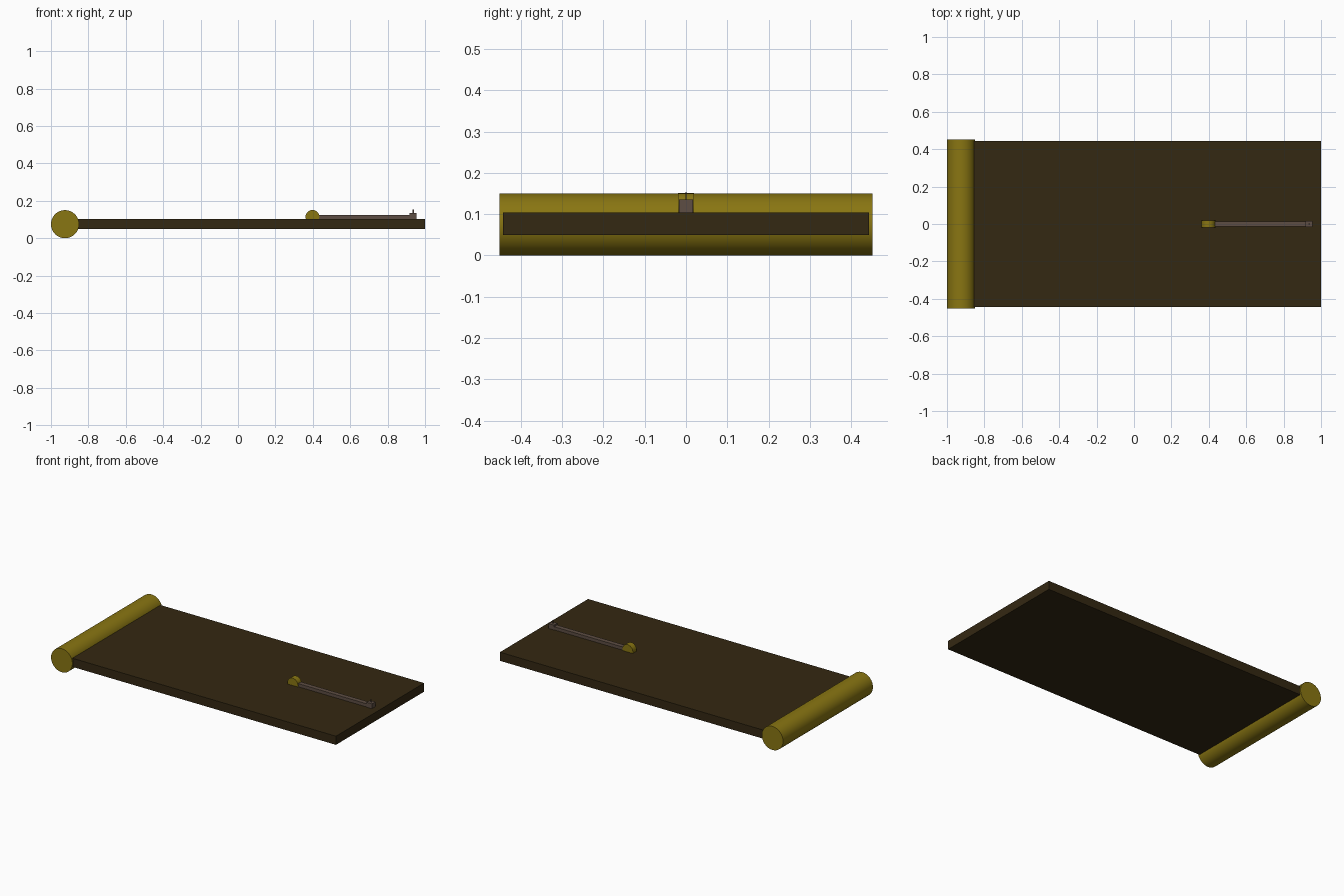
import bpy, math

if "Cube" in bpy.data.objects:
    bpy.data.objects.remove(bpy.data.objects["Cube"])

def material(name, rgb):
    m = bpy.data.materials.new(name)
    m.diffuse_color = (*rgb, 1)
    m.use_nodes = True
    m.node_tree.nodes["Principled BSDF"].inputs["Base Color"].default_value = m.diffuse_color
    return m

gold = material("gold", (0.25, 0.18, 0.006))
dark = material("dark_brown", (0.034, 0.021, 0.006))
grey = material("grey_brown", (0.11, 0.075, 0.056))

def box(name, x, y, z, mat):
    """Box from (min, max) ranges; y is a half width about the centre."""
    bpy.ops.mesh.primitive_cube_add(
        size=1, location=((x[0] + x[1]) / 2, 0, (z[0] + z[1]) / 2))
    o = bpy.context.object
    o.name = name
    o.scale = (x[1] - x[0], 2 * y, z[1] - z[0])
    bpy.ops.object.transform_apply(location=False, rotation=False, scale=True)
    o.data.materials.append(mat)
    return o

def roller(name, x, z, radius, half, sides):
    """Cylinder lying along y."""
    bpy.ops.mesh.primitive_cylinder_add(
        vertices=sides, radius=radius, depth=2 * half,
        location=(x, 0, z), rotation=(math.pi / 2, 0, 0))
    o = bpy.context.object
    o.name = name
    o.data.materials.append(gold)
    bpy.ops.object.shade_smooth_by_angle(angle=math.radians(35))
    return o

# Flat board with the large hinge roll on its left end
box("board", (-0.925, 1.0), 0.443, (0.049, 0.104), dark)
roller("hinge_roll", -0.925, 0.075, 0.075, 0.452, 48)

# Small lever on top: pivot, bar, end block and thin upright pin
roller("lever_pivot", 0.398, 0.114, 0.037, 0.019, 24)
box("lever_bar", (0.40, 0.955), 0.0145, (0.10, 0.124), grey)
box("lever_end_block", (0.918, 0.955), 0.017, (0.10, 0.135), grey)
box("lever_pin", (0.934, 0.940), 0.0015, (0.13, 0.154), grey)
